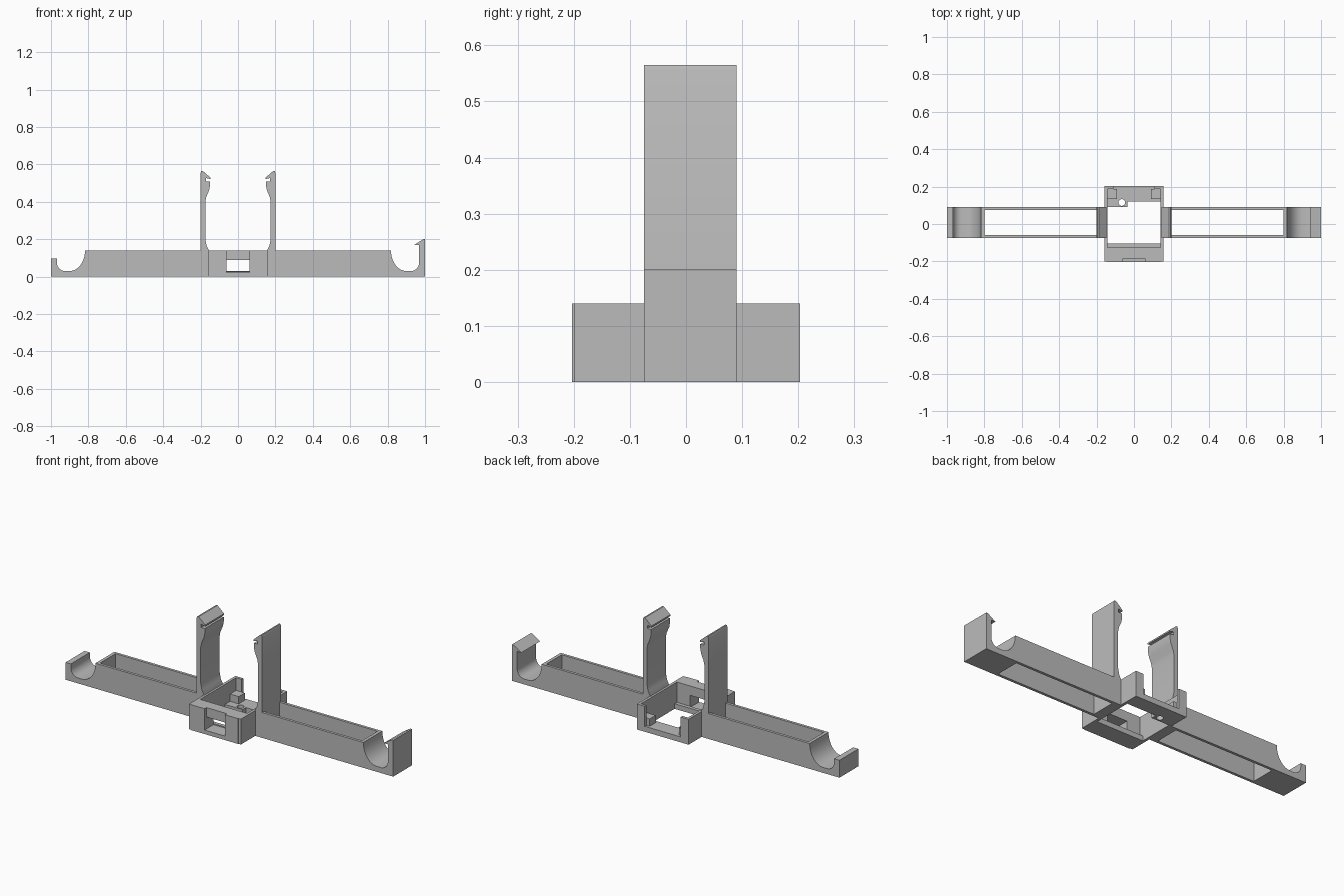
import bpy, bmesh
from math import sin, cos, pi, radians

old = bpy.data.objects.get("Cube")
if old:
    bpy.data.objects.remove(old, do_unlink=True)

grey = bpy.data.materials.new("plain_grey")
grey.use_nodes = True
GREY = (0.5, 0.5, 0.5, 1)
grey.diffuse_color = GREY
grey.node_tree.nodes["Principled BSDF"].inputs["Base Color"].default_value = GREY

ARM_Y = (-0.075, 0.09)   # depth range of arms and clips
TOP = 0.14               # height of the base


def prism(name, outline, low, high, axis="y", mirror=False):
    """Extrude an outline: (x, z) along y, or (x, y) along z."""
    if mirror:
        outline = [(-u, v) for u, v in outline]
    bm = bmesh.new()
    place = (lambda u, v, w: (u, w, v)) if axis == "y" else (lambda u, v, w: (u, v, w))
    face = bm.faces.new([bm.verts.new(place(u, v, low)) for u, v in outline])
    moved = bmesh.ops.extrude_face_region(bm, geom=[face])["geom"]
    verts = [g for g in moved if isinstance(g, bmesh.types.BMVert)]
    shift = (0, high - low, 0) if axis == "y" else (0, 0, high - low)
    bmesh.ops.translate(bm, verts=verts, vec=shift)
    bmesh.ops.recalc_face_normals(bm, faces=bm.faces)
    mesh = bpy.data.meshes.new(name)
    bm.to_mesh(mesh)
    bm.free()
    mesh.materials.append(grey)
    obj = bpy.data.objects.new(name, mesh)
    bpy.context.collection.objects.link(obj)
    bpy.ops.object.select_all(action="DESELECT")
    obj.select_set(True)
    bpy.context.view_layer.objects.active = obj
    bpy.ops.object.shade_smooth_by_angle(angle=radians(30))
    return obj


def block(name, x, y, z, mirror=False):
    outline = [(x[0], z[0]), (x[1], z[0]), (x[1], z[1]), (x[0], z[1])]
    return prism(name, outline, y[0], y[1], mirror=mirror)


def arc(cx, cz, rx, rz, start, end, n=10):
    return [(cx + rx * cos(start + (end - start) * i / n),
             cz + rz * sin(start + (end - start) * i / n)) for i in range(n + 1)]


# Arms: open troughs, snap clips and rounded end cradles
clip = [(0.155, 0), (0.2, 0), (0.2, 0.555), (0.196, 0.565), (0.188, 0.565),
        (0.148, 0.53), (0.148, 0.522), (0.172, 0.528), (0.172, 0.51),
        (0.15, 0.51), (0.15, 0.485), (0.155, 0.46), (0.17, 0.425),
        (0.175, 0.4), (0.175, 0.2), (0.168, 0.165), (0.155, TOP)]
hollow = arc(0.9, TOP, 0.082, 0.11, pi, 1.5 * pi) + arc(0.925, 0.075, 0.043, 0.045, 1.5 * pi, 2 * pi)
cradle = [(1, 0), (0.8, 0), (0.8, TOP)] + hollow
hook_end = [(0.968, 0.17), (0.943, 0.17), (0.99, 0.2), (1, 0.2)]
lip_end = [(0.968, 0.096), (1, 0.096)]

for side, mirror, tip in (("left", False, hook_end), ("right", True, lip_end)):
    prism(side + "_snap_clip", clip, *ARM_Y, mirror=mirror)
    prism(side + "_end_cradle", cradle + tip, *ARM_Y, mirror=mirror)
    block(side + "_trough_front_wall", (0.2, 0.8), (ARM_Y[0], ARM_Y[0] + 0.015), (0, TOP), mirror)
    block(side + "_trough_back_wall", (0.2, 0.8), (ARM_Y[1] - 0.015, ARM_Y[1]), (0, TOP), mirror)
    # Centre housing side wall, back post and inner support
    block(side + "_housing_wall", (0.143, 0.158), (-0.2, 0.203), (0, TOP), mirror)
    block(side + "_back_post", (0.11, 0.143), (0.188, 0.203), (0, TOP), mirror)
    block(side + "_inner_support", (0.09, 0.143), (0.135, 0.188), (0.03, 0.07), mirror)
    block(side + "_front_cheek", (0.062, 0.143), (-0.203, -0.125), (0, TOP), mirror)

# Front of the housing: window with recessed header and inner ledge
block("window_sill", (-0.062, 0.062), (-0.203, -0.125), (0, 0.022))
block("window_header", (-0.062, 0.062), (-0.187, -0.125), (0.088, TOP))
block("front_inner_ledge", (-0.143, 0.143), (-0.125, -0.105), (0, 0.028))

# Back floor of the housing, with a drilled tab
block("back_floor", (-0.035, 0.143), (0.12, 0.203), (0, 0.03))
hole = arc(-0.065, 0.115, 0.018, 0.018, 0.5 * pi, 1.5 * pi, 12)
rest = arc(-0.065, 0.115, 0.018, 0.018, 1.5 * pi, 2.5 * pi, 12)
prism("drilled_tab_outer", [(-0.065, 0.203), (-0.143, 0.203), (-0.143, 0.09), (-0.065, 0.09)]
      + hole[::-1], 0, 0.03, "z")
prism("drilled_tab_inner", [(-0.065, 0.09), (-0.035, 0.09), (-0.035, 0.203), (-0.065, 0.203)]
      + rest[::-1], 0, 0.03, "z")
